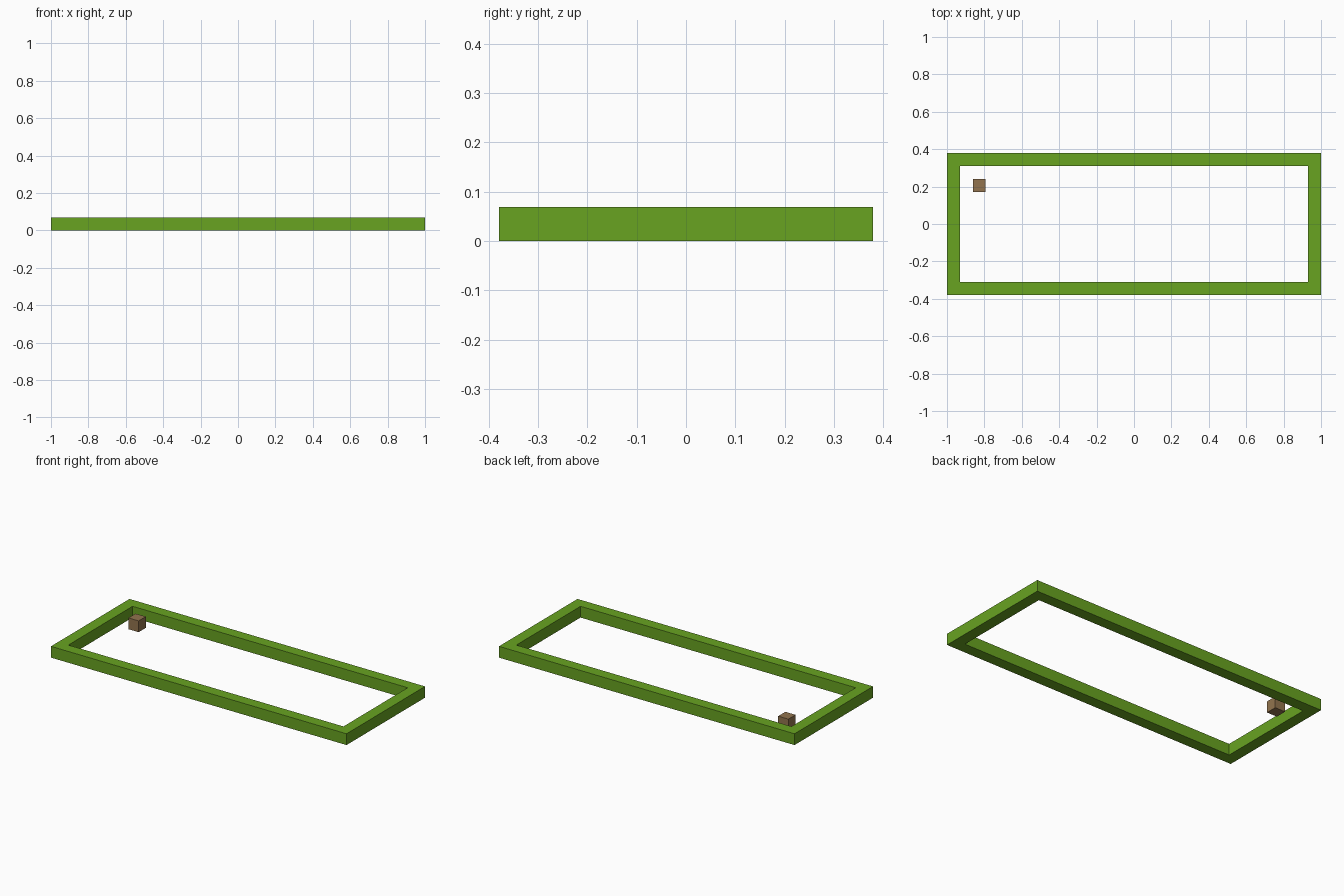
import bpy
import bmesh

if "Cube" in bpy.data.objects:
    bpy.data.objects.remove(bpy.data.objects["Cube"], do_unlink=True)

UNIT = 2 / 29  # the model is laid out on a grid of square cells


def make_material(name, srgb):
    linear = [((c / 255 + 0.055) / 1.055) ** 2.4 for c in srgb] + [1.0]
    mat = bpy.data.materials.new(name)
    mat.use_nodes = True
    mat.diffuse_color = linear
    mat.node_tree.nodes["Principled BSDF"].inputs["Base Color"].default_value = linear
    return mat


def add_object(name, bm, mat):
    bmesh.ops.recalc_face_normals(bm, faces=bm.faces)
    mesh = bpy.data.meshes.new(name)
    bm.to_mesh(mesh)
    bm.free()
    mesh.materials.append(mat)
    obj = bpy.data.objects.new(name, mesh)
    bpy.context.collection.objects.link(obj)
    return obj


green = make_material("leaf green", (104, 163, 33))
brown = make_material("wood brown", (146, 116, 78))

# Border wall: mitred rectangular ring, one cell thick and one cell high
bm = bmesh.new()
corners = [(-1, -1), (1, -1), (1, 1), (-1, 1)]


def ring(half_x, half_y):
    return [bm.verts.new((sx * half_x * UNIT, sy * half_y * UNIT, 0)) for sx, sy in corners]


outer, inner = ring(14.5, 5.5), ring(13.5, 4.5)
for i in range(4):
    j = (i + 1) % 4
    bm.faces.new((outer[i], outer[j], inner[j], inner[i]))
raised = bmesh.ops.extrude_face_region(bm, geom=bm.faces[:], use_keep_orig=True)
top = [v for v in raised["geom"] if isinstance(v, bmesh.types.BMVert)]
bmesh.ops.translate(bm, verts=top, vec=(0, 0, UNIT))
add_object("border_wall", bm, green)

# Small block standing inside the back right corner
bm = bmesh.new()
bmesh.ops.create_cube(bm, size=UNIT)
block = add_object("small_block", bm, brown)
block.location = (-12 * UNIT, 3 * UNIT, UNIT / 2)
